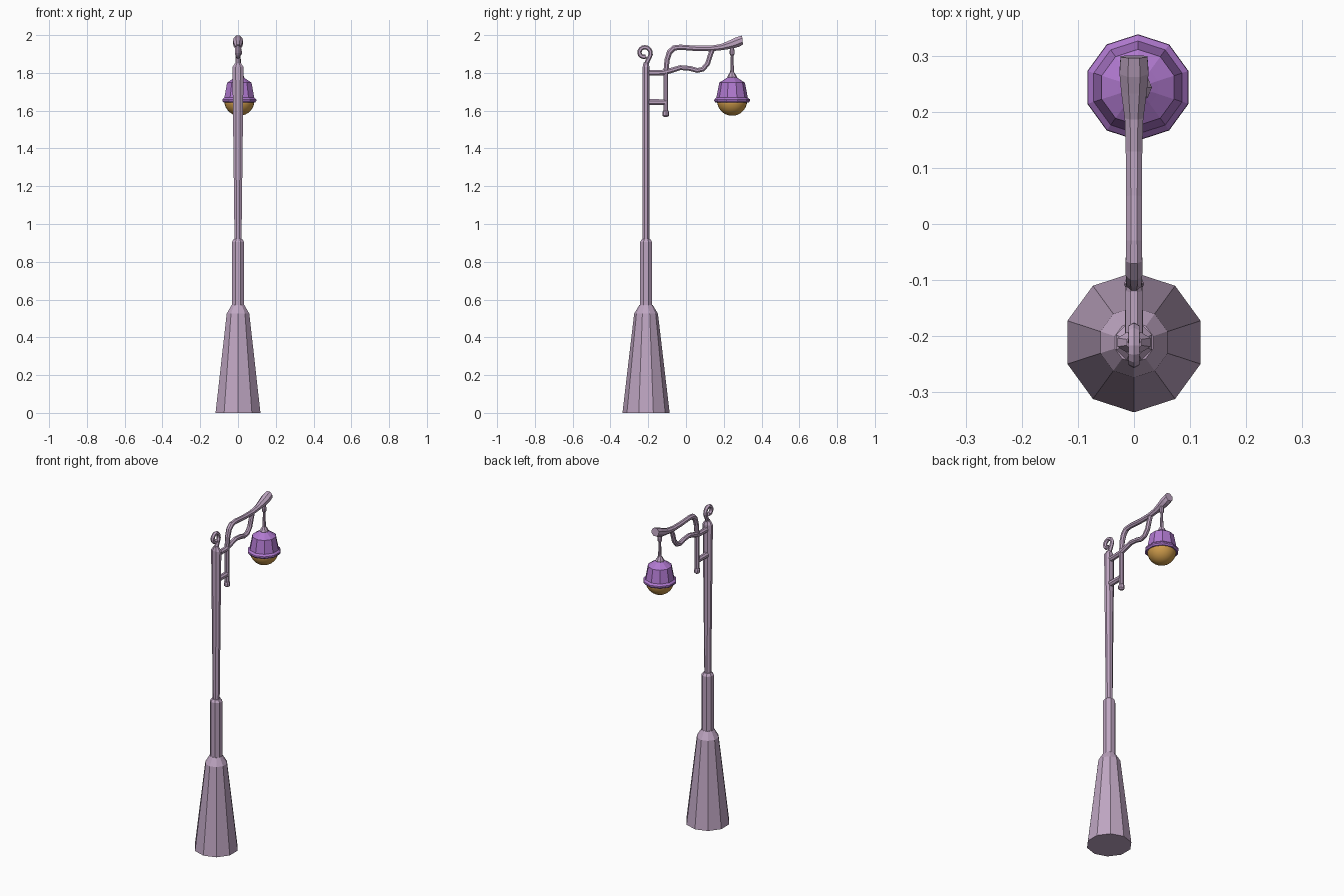
import bpy, bmesh
from math import sin, cos, pi
from mathutils import Vector

cube = bpy.data.objects.get("Cube")
if cube:
    bpy.data.objects.remove(cube)


def material(name, rgb):
    m = bpy.data.materials.new(name)
    m.use_nodes = True
    color = (*rgb, 1)
    m.diffuse_color = color
    bsdf = m.node_tree.nodes["Principled BSDF"]
    bsdf.inputs["Base Color"].default_value = color
    bsdf.inputs["Roughness"].default_value = 0.7
    return m


MAUVE = material("mauve metal", (0.52, 0.38, 0.54))
PURPLE = material("purple shade", (0.43, 0.19, 0.62))
AMBER = material("amber glass", (0.62, 0.33, 0.07))


def finish(name, bm, mat):
    bmesh.ops.recalc_face_normals(bm, faces=bm.faces[:])
    mesh = bpy.data.meshes.new(name)
    bm.to_mesh(mesh)
    bm.free()
    mesh.materials.append(mat)
    ob = bpy.data.objects.new(name, mesh)
    bpy.context.collection.objects.link(ob)
    return ob


def skin(name, rings, mat):
    """Join rings of points with quads and close both ends."""
    bm = bmesh.new()
    loops = [[bm.verts.new(p) for p in ring] for ring in rings]
    n = len(loops[0])
    for a, b in zip(loops, loops[1:]):
        for i in range(n):
            j = (i + 1) % n
            bm.faces.new((a[i], a[j], b[j], b[i]))
    bm.faces.new(loops[0])
    bm.faces.new(loops[-1])
    return finish(name, bm, mat)


def turned(name, x, y, profile, sides, mat, turn=0.0):
    """Upright faceted body; profile rows are (z, x radius, y radius)."""
    angles = [2 * pi * i / sides + turn for i in range(sides)]
    return skin(name, [[(x + rx * sin(a), y + ry * cos(a), z) for a in angles]
                       for z, rx, ry in profile], mat)


def round_profile(rows):
    return [(z, r, r) for z, r in rows]


def tube(name, path, mat=MAUVE, sides=8, end=None):
    """Tube in the side plane; path rows are (y, z, radius)."""
    pts = [Vector((0, y, z)) for y, z, r in path]
    rings = []
    for k, (p, row) in enumerate(zip(pts, path)):
        t = pts[min(k + 1, len(pts) - 1)] - pts[max(k - 1, 0)]
        if end and k == len(pts) - 1:
            t = Vector(end)
        t.normalize()
        across = Vector((0, -t.z, t.y))
        rings.append([p + row[2] * (Vector((cos(a), 0, 0)) + across * sin(a))
                      for a in [2 * pi * (i + 0.5) / sides for i in range(sides)]])
    return skin(name, rings, mat)


POST_Y = -0.2115
LAMP_X, LAMP_Y = 0.007, 0.244

# Flared ten-sided foot, collar and slim shaft
turned("base", 0, POST_Y, round_profile([(0, 0.125), (0.525, 0.063), (0.57, 0.036)]), 10, MAUVE)
turned("collar", 0, POST_Y, round_profile(
    [(0.56, 0.035), (0.905, 0.035), (0.92, 0.024)]), 8, MAUVE, pi / 8)
turned("shaft", 0, POST_Y, [(0.91, 0.02, 0.019), (1.83, 0.032, 0.02), (1.855, 0.014, 0.014)],
       8, MAUVE, pi / 8)

# Curl on top of the post
curl = [(POST_Y, 1.84, 0.012), (-0.204, 1.862, 0.012)]
for i in range(15):
    a = -0.65 + i * 0.42
    r = 0.036 - 0.0012 * i
    curl.append((-0.221 + r * cos(a), 1.906 + r * sin(a), 0.0115))
tube("top_curl", curl, sides=6)

# Hanging arm with flared tip
tube("arm", [(-0.107, 1.59, 0.014), (-0.107, 1.70, 0.014), (-0.107, 1.80, 0.014),
             (-0.100, 1.87, 0.015), (-0.087, 1.91, 0.016), (-0.064, 1.932, 0.016),
             (-0.03, 1.936, 0.015), (0.05, 1.930, 0.015), (0.13, 1.929, 0.016),
             (0.19, 1.937, 0.018), (0.24, 1.951, 0.025), (0.272, 1.963, 0.028),
             (0.299, 1.974, 0.026)], end=(0, 1, 0.1))
turned("arm_end_knob", 0, -0.107, round_profile(
    [(1.566, 0.008), (1.574, 0.018), (1.592, 0.018), (1.602, 0.012)]), 8, MAUVE)

# Brace and struts joining arm to post
tube("brace", [(-0.21, 1.80, 0.016), (-0.12, 1.802, 0.016), (-0.075, 1.814, 0.015),
               (-0.03, 1.828, 0.014), (0.02, 1.824, 0.014), (0.06, 1.813, 0.014),
               (0.09, 1.820, 0.014), (0.115, 1.850, 0.014), (0.127, 1.89, 0.014),
               (0.142, 1.928, 0.013)])
tube("lower_strut", [(-0.21, 1.645, 0.018), (-0.105, 1.645, 0.016)])

# Lamp: hanger, shade and glass globe
turned("hanger", LAMP_X, LAMP_Y, round_profile(
    [(1.765, 0.024), (1.78, 0.025), (1.795, 0.017), (1.805, 0.01), (1.89, 0.007),
     (1.90, 0.013), (1.915, 0.013), (1.945, 0.007)]), 8, MAUVE)
turned("shade", LAMP_X, LAMP_Y, round_profile(
    [(1.643, 0.088), (1.652, 0.095), (1.660, 0.094), (1.670, 0.083), (1.748, 0.068),
     (1.768, 0.037), (1.778, 0.022)]), 10, PURPLE)
bm = bmesh.new()
bmesh.ops.create_uvsphere(bm, u_segments=24, v_segments=14, radius=0.08)
bmesh.ops.bisect_plane(bm, geom=bm.verts[:] + bm.edges[:] + bm.faces[:],
                       plane_co=(0, 0, 0), plane_no=(0, 0, 1), clear_outer=True)
bmesh.ops.translate(bm, verts=bm.verts[:], vec=(LAMP_X, LAMP_Y, 1.653))
globe = finish("glass_globe", bm, AMBER)
for face in globe.data.polygons:
    face.use_smooth = True
